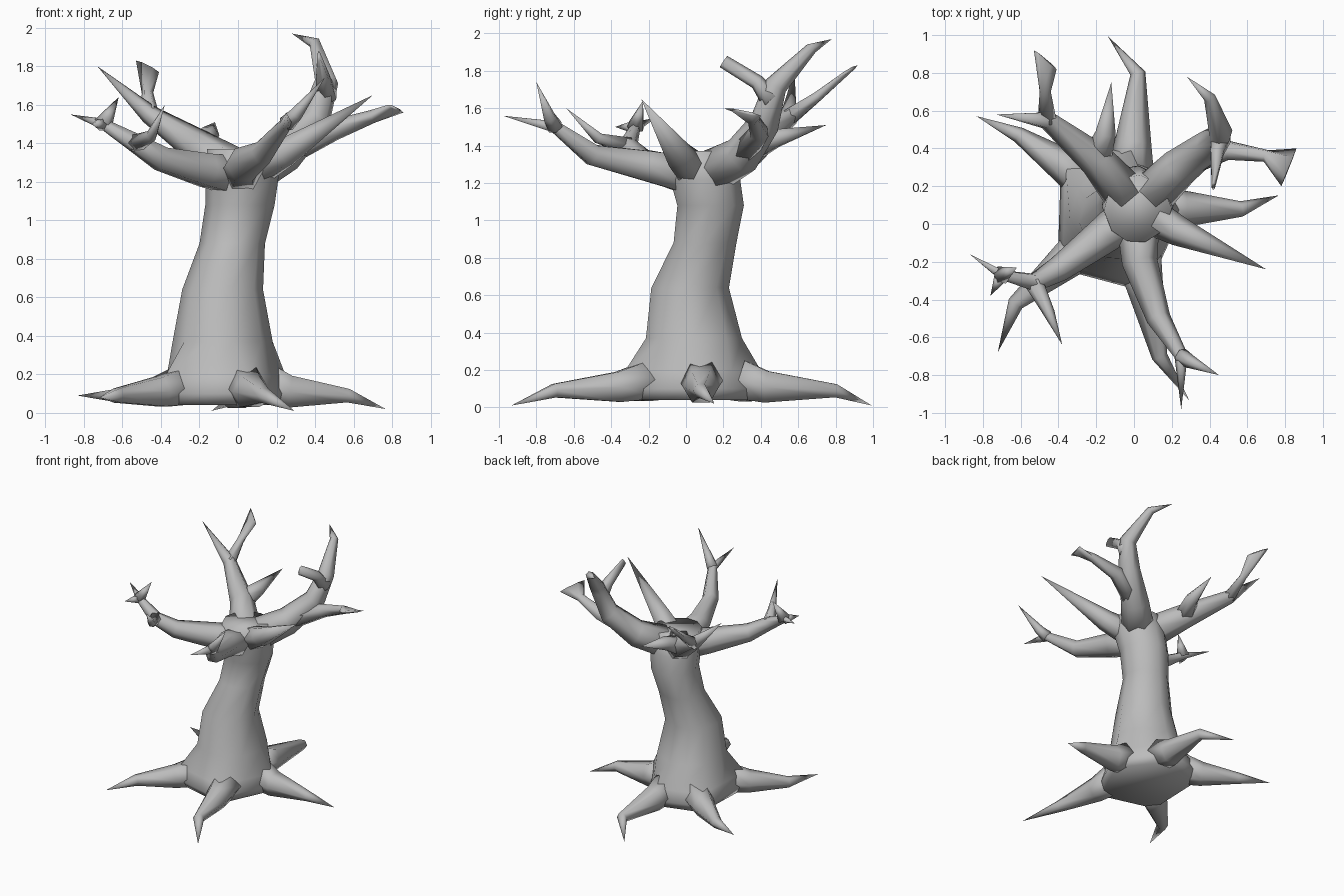
import bpy, bmesh
from math import cos, sin, pi, radians
from mathutils import Vector

cube = bpy.data.objects.get("Cube")
if cube:
    bpy.data.objects.remove(cube)

bark = bpy.data.materials.new("grey_bark")
bark.use_nodes = True
tone = (0.5, 0.5, 0.5, 1)
bark.diffuse_color = tone
bark.node_tree.nodes["Principled BSDF"].inputs["Base Color"].default_value = tone


def heading_vector(degrees):
    return Vector((cos(radians(degrees)), sin(radians(degrees)), 0))


def height(z):
    return Vector((0, 0, z))


def oval(centre, side, up):
    """Six-sided ring around a centre, spanned by two half-axes."""
    angles = [pi * k / 3 for k in range(6)]
    return [centre + side * cos(a) + up * sin(a) for a in angles]


def loft(name, rings):
    """Skin a list of rings into one smooth closed object."""
    bm = bmesh.new()
    rows = [[bm.verts.new(point) for point in ring] for ring in rings]
    for low, high in zip(rows, rows[1:]):
        for i in range(len(low)):
            bm.faces.new((low[i - 1], low[i], high[i], high[i - 1]))
    bm.faces.new(rows[0])
    bm.faces.new(rows[-1])
    bmesh.ops.remove_doubles(bm, verts=bm.verts, dist=0.0001)
    bmesh.ops.recalc_face_normals(bm, faces=bm.faces)
    for face in bm.faces:
        face.smooth = True
    mesh = bpy.data.meshes.new(name)
    bm.to_mesh(mesh)
    bm.free()
    mesh.materials.append(bark)
    bpy.context.collection.objects.link(bpy.data.objects.new(name, mesh))


def limb(name, thickness, *path, taper=0.85, blade=None):
    """Limb that thins along its length to a spike, or to a flat blade whose
    half-width is the given vector. Returns its joints for forks to start from."""
    points = [Vector(p) for p in path]
    spans = [(b - a).length for a, b in zip(points, points[1:])]
    last = len(points) - 1
    side = Vector(blade) if blade else Vector((0, 0, 1)).cross(points[1] - points[0])
    rings = []
    for i, point in enumerate(points):
        along = (points[min(i + 1, last)] - points[max(i - 1, 0)]).normalized()
        side = (side - along * along.dot(side)).normalized()
        up = along.cross(side)
        left = sum(spans[i:]) / sum(spans)
        radius = thickness * left ** taper
        if blade and i == last:
            rings.append(oval(point, Vector(blade), up * 0.01))
        else:
            rings.append(oval(point, side * radius, up * radius))
    loft(name, rings)
    return points


# Roots: heading in degrees, trunk corner, ankle distance, toe bend, toe height
heart = Vector((-0.03, 0.08, 0))
roots = {
    "left_root": (0, 0.3, 0.6, 20, 0.02),
    "back_root": (86, 0.35, 0.72, 43, 0.01),
    "back_right_root": (146, 0.43, 0.7, 10, 0.09),
    "front_right_root": (220, 0.49, 0.78, 30, 0.08),
    "front_root": (282, 0.45, 0.8, 22, 0.01),
}
for name, (heading, corner, reach, bend, toe_height) in roots.items():
    out = heading_vector(heading)
    ankle = heart + out * reach
    toe = ankle + heading_vector(heading + bend) * 0.35 * reach
    limb(name, 0.12, heart + out * corner * 0.6 + height(0.15),
         heart + out * corner + height(0.11),
         ankle + height(0.09), toe + height(toe_height), taper=1)

# Trunk: foot is a five-cornered skirt reaching to the roots, rounding off above
headings = [r[0] for r in roots.values()]
corners = [heading_vector(r[0]) * r[1] for r in roots.values()]
skirt, turns = [], []
for i, corner in enumerate(corners):
    follow = (i + 1) % len(corners)
    gap = (headings[follow] - headings[i]) % 360
    skirt += [corner, (corner + corners[follow]) / 2]
    turns += [headings[i], headings[i] + gap / 2]

trunk = [[heart + s * scale + height(z) for s in skirt]
         for z, scale in ((0.04, 0.9), (0.1, 1), (0.19, 0.93))]
shaft = ((0.37, -0.08, 0.04, 0.26), (0.64, -0.08, 0.02, 0.21), (0.88, -0.03, 0.1, 0.17),
         (1.08, 0.01, 0.13, 0.18), (1.22, 0.02, 0.1, 0.19), (1.37, 0.02, 0.08, 0.18))
for z, x, y, radius in shaft:
    trunk.append([Vector((x, y, z)) + heading_vector(t) * radius for t in turns])
loft("trunk", trunk)

# All main branches grow out of the crown
crown = Vector((0.02, 0.08, 1.23))

# Front branch with an upright spike
joints = limb("front_branch", 0.12, crown, (0.03, -0.2, 1.29),
              (0.13, -0.5, 1.35), (0.25, -0.7, 1.5), (0.25, -0.98, 1.56))
limb("front_branch_spike", 0.045, joints[-2], (0.3, -0.73, 1.55), (0.45, -0.8, 1.74))

# Straight spike on the left
limb("left_spike", 0.11, crown, (0.24, -0.04, 1.35), (0.7, -0.24, 1.65))

# Back left branch with a hooked top, a bladed side fork and a stub
joints = limb("back_left_branch", 0.13, crown, (0.24, 0.3, 1.35), (0.4, 0.42, 1.52),
              (0.46, 0.48, 1.72), (0.4, 0.67, 1.92), (0.28, 0.78, 1.97), taper=0.7)
limb("back_left_side_fork", 0.075, joints[1], (0.5, 0.39, 1.47), (0.7, 0.36, 1.54),
     (0.82, 0.3, 1.58), taper=0.5, blade=(0.04, 0.1, -0.02))
limb("back_left_stub", 0.06, (0.46, 0.46, 1.64), (0.44, 0.38, 1.74), (0.42, 0.2, 1.85),
     blade=(0, 0.02, 0.03))

# Back right branch with a bladed fork and a thorn
joints = limb("back_right_branch", 0.13, crown, (-0.2, 0.34, 1.38),
              (-0.46, 0.55, 1.55), (-0.73, 0.58, 1.8))
limb("back_right_fork", 0.05, joints[2], (-0.47, 0.7, 1.66), (-0.47, 0.87, 1.8),
     blade=(-0.06, 0.05, 0.03))
limb("back_thorn", 0.08, joints[1], (-0.15, 0.48, 1.44), (-0.12, 0.75, 1.51))

# Front right branch with a long fork and two thorns
joints = limb("front_right_branch", 0.12, crown, (-0.16, -0.06, 1.26), (-0.4, -0.24, 1.32),
              (-0.53, -0.31, 1.4), (-0.7, -0.27, 1.5), (-0.87, -0.16, 1.55))
limb("front_right_fork", 0.05, joints[3], (-0.45, -0.47, 1.44), (-0.38, -0.64, 1.6))
limb("upper_thorn", 0.05, joints[4], (-0.62, -0.23, 1.64))
limb("outer_thorn", 0.04, joints[4], (-0.76, -0.38, 1.5))
